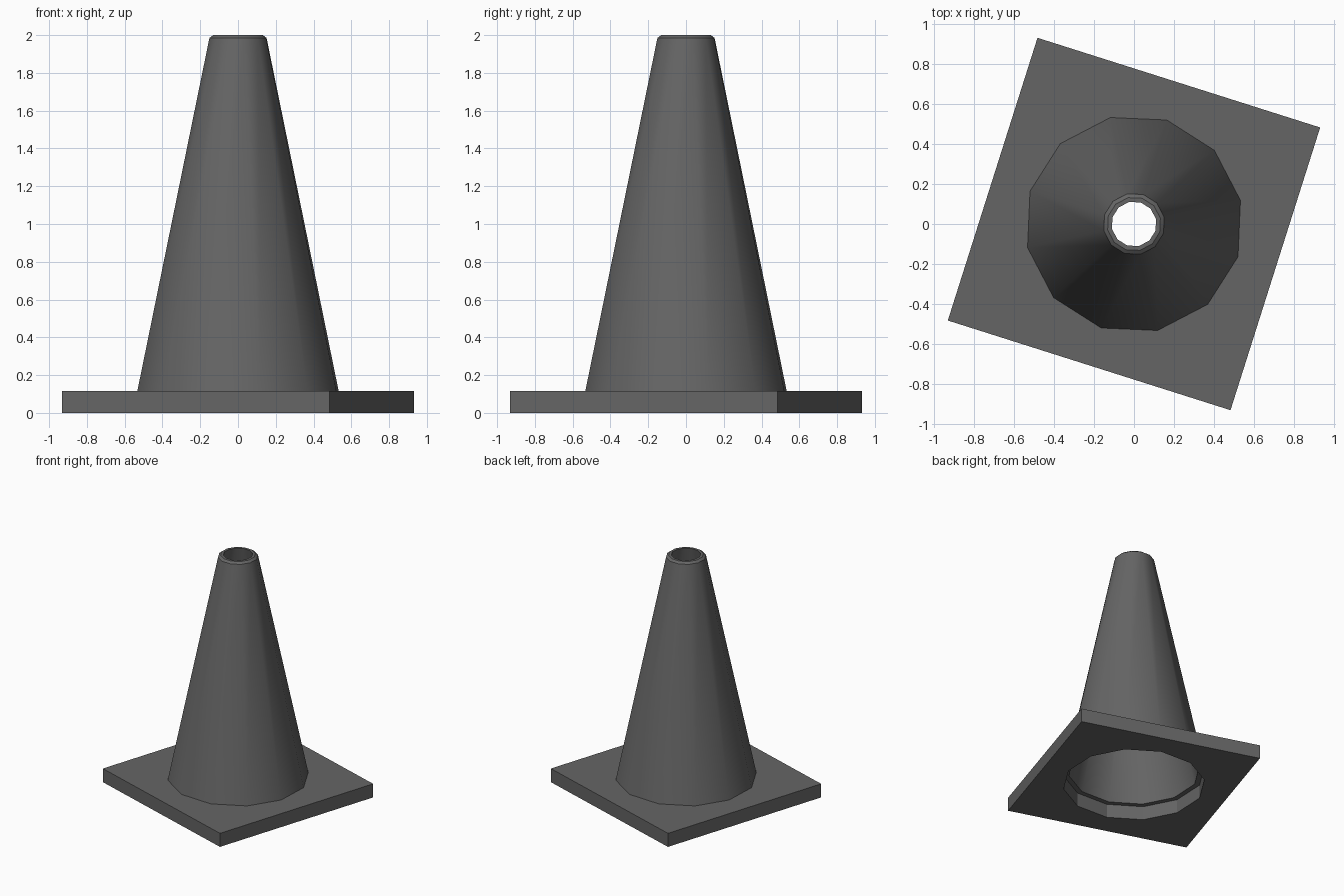
import bpy, bmesh, math

if "Cube" in bpy.data.objects:
    bpy.data.objects.remove(bpy.data.objects["Cube"])

rubber = bpy.data.materials.new("dark_grey_rubber")
rubber.use_nodes = True
GREY = (0.13, 0.13, 0.13, 1)
rubber.diffuse_color = GREY
rubber.node_tree.nodes["Principled BSDF"].inputs["Base Color"].default_value = GREY

SIDES, TURN = 12, math.radians(12.5)
BASE_TOP, FOOT = 0.115, 0.546


def ring(bm, radius, z):
    steps = [TURN + math.tau * i / SIDES for i in range(SIDES)]
    return [bm.verts.new((radius * math.cos(a), radius * math.sin(a), z)) for a in steps]


def bridge(bm, a, b):
    for i in range(SIDES):
        j = (i + 1) % SIDES
        bm.faces.new((a[i], a[j], b[j], b[i]))


def finish(bm, name):
    mesh = bpy.data.meshes.new(name)
    bm.to_mesh(mesh)
    bm.free()
    mesh.materials.append(rubber)
    obj = bpy.data.objects.new(name, mesh)
    bpy.context.collection.objects.link(obj)
    return obj


# Square base plate with a twelve-sided opening under the cone
bm = bmesh.new()
levels = []
for z in (0, BASE_TOP):
    hole = ring(bm, FOOT, z)
    square = []
    for i in range(4):
        a = math.radians(27.4 + 90 * i)
        square.append(bm.verts.new((1.05 * math.cos(a), 1.05 * math.sin(a), z)))
    # Each corner fans to three hole edges, then a triangle joins the next corner
    for i in range(4):
        near = [hole[(3 * i + k - 1) % SIDES] for k in range(4)]
        for p, q in zip(near, near[1:]):
            bm.faces.new((square[i], q, p))
        bm.faces.new((square[i], square[(i + 1) % 4], near[3]))
    levels.append((hole, square))
(hole_low, sq_low), (hole_high, sq_high) = levels
bridge(bm, hole_high, hole_low)
for i in range(4):
    j = (i + 1) % 4
    bm.faces.new((sq_low[i], sq_low[j], sq_high[j], sq_high[i]))
bmesh.ops.recalc_face_normals(bm, faces=bm.faces)
finish(bm, "base_plate")

# Hollow cone: outer wall, bevelled lip, inner wall
bm = bmesh.new()
profile = [(FOOT, BASE_TOP), (0.155, 1.985), (0.135, 2.0), (0.113, 2.0), (0.505, BASE_TOP)]
rings = [ring(bm, r, z) for r, z in profile]
for a, b in zip(rings, rings[1:] + rings[:1]):
    bridge(bm, a, b)
bmesh.ops.recalc_face_normals(bm, faces=bm.faces)
cone = finish(bm, "cone_body")

bpy.ops.object.select_all(action="DESELECT")
cone.select_set(True)
bpy.context.view_layer.objects.active = cone
bpy.ops.object.shade_smooth_by_angle(angle=math.radians(32))
